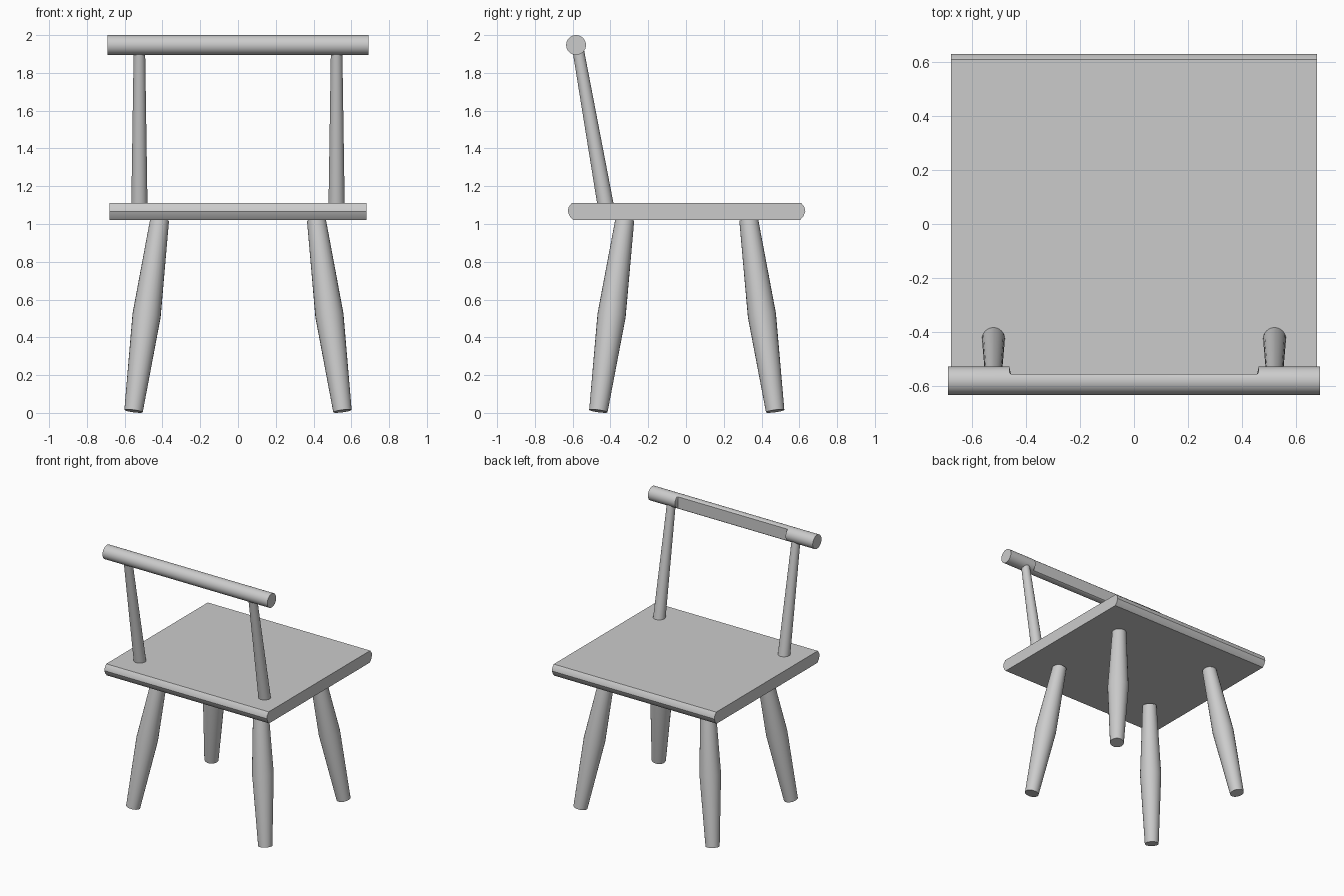
import bpy, bmesh, math
from mathutils import Vector

if "Cube" in bpy.data.objects:
    bpy.data.objects.remove(bpy.data.objects["Cube"])


def loft(name, rings, angle=35):
    """Skin a list of equal-length point rings, cap both ends, shade smooth by angle."""
    bm = bmesh.new()
    rows = [[bm.verts.new(p) for p in ring] for ring in rings]
    n = len(rows[0])
    for a, b in zip(rows, rows[1:]):
        for i in range(n):
            j = (i + 1) % n
            bm.faces.new((a[i], a[j], b[j], b[i]))
    bm.faces.new(rows[0][::-1])
    bm.faces.new(rows[-1])
    bmesh.ops.recalc_face_normals(bm, faces=bm.faces)
    mesh = bpy.data.meshes.new(name)
    bm.to_mesh(mesh)
    bm.free()
    obj = bpy.data.objects.new(name, mesh)
    bpy.context.collection.objects.link(obj)
    bpy.ops.object.select_all(action='DESELECT')
    obj.select_set(True)
    bpy.context.view_layer.objects.active = obj
    bpy.ops.object.shade_smooth_by_angle(angle=math.radians(angle))
    return obj


def turned(name, start, end, profile, sides=24):
    """Turned rod along start-end; profile is (fraction, radius) pairs."""
    start, end = Vector(start), Vector(end)
    rot = (end - start).to_track_quat('Z', 'Y')
    rings = []
    for t, r in profile:
        c = start.lerp(end, t)
        rings.append([c + rot @ Vector((r * math.cos(a), r * math.sin(a), 0))
                      for a in (2 * math.pi * i / sides for i in range(sides))])
    return loft(name, rings)


# Seat: plank with rounded front and back edges
edge = [(0.605, 1.022), (0.622, 1.042), (0.632, 1.067), (0.627, 1.09), (0.61, 1.111)]
section = edge + [(-y + 0.006, z) for y, z in reversed(edge)]
loft("seat", [[(x, y, z) for y, z in section] for x in (-0.68, 0.68)], 30)

# Splayed legs, thickest in the middle
for xn, sx in (("left", -1), ("right", 1)):
    for yn, sy in (("front", -1), ("back", 1)):
        turned(f"{yn}_{xn}_leg",
               (sx * 0.553, sy * 0.468 + 0.004, 0.0097),
               (sx * 0.415, sy * 0.328 + 0.004, 1.022),
               [(0, 0.049), (0.5, 0.075), (1, 0.05)])

    # Leaning back posts
    turned(f"{xn}_back_post", (sx * 0.522, -0.424, 1.09), (sx * 0.522, -0.574, 1.94),
           [(0, 0.043), (1, 0.03)])

# Top rail: round bar with a flat cut into the side facing the seat
R, CY, CZ, FLAT = 0.0525, -0.582, 1.9475, -0.557
rings = []
for x, limit in ((-0.69, 1), (-0.463, 1), (-0.457, FLAT),
                 (0.457, FLAT), (0.463, 1), (0.69, 1)):
    rings.append([(x, min(CY + R * math.cos(a), limit), CZ + R * math.sin(a))
                  for a in (2 * math.pi * i / 32 for i in range(32))])
loft("top_rail", rings)
